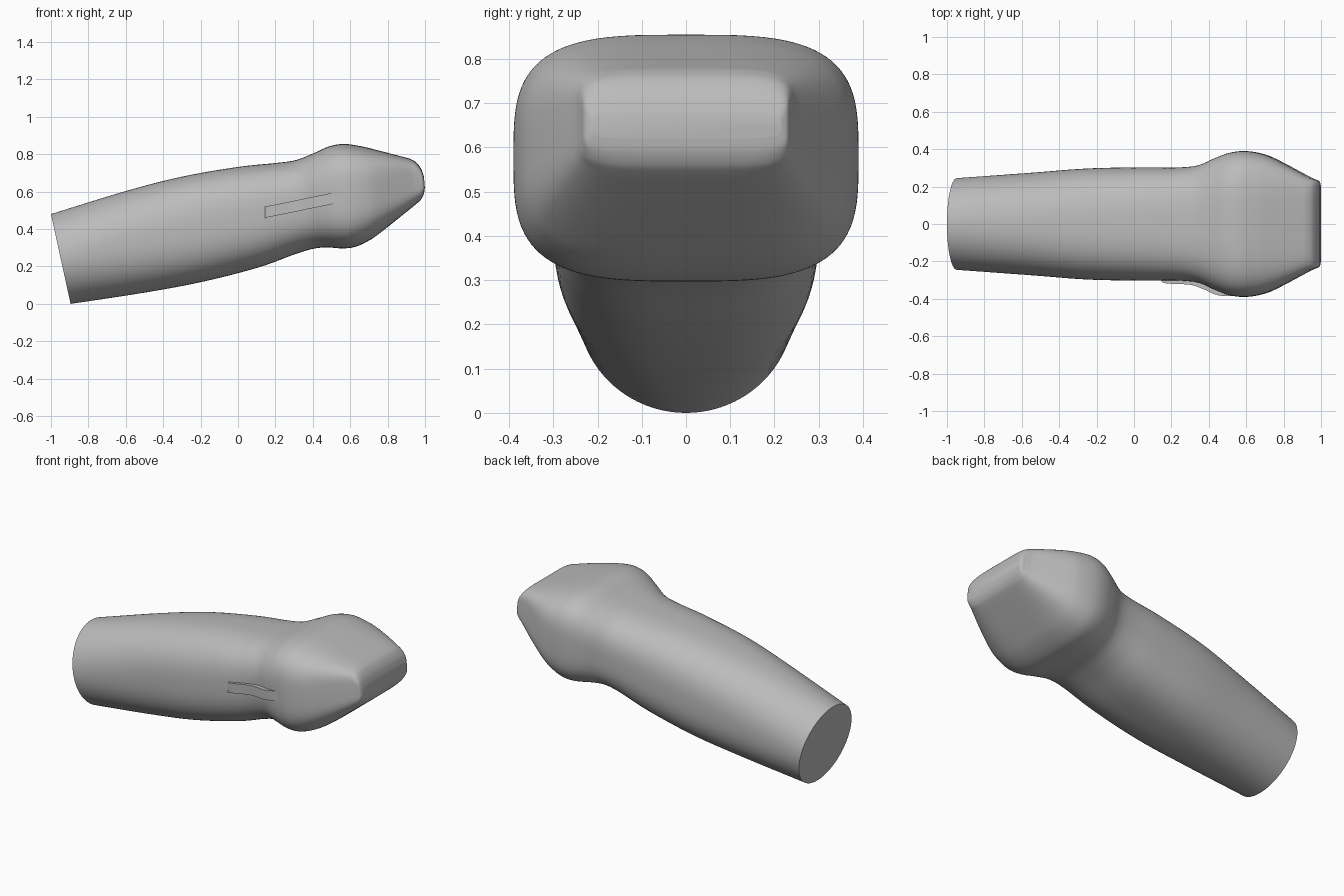
import bpy, bmesh, math
from mathutils import Vector

cube = bpy.data.objects.get("Cube")
if cube:
    bpy.data.objects.remove(cube, do_unlink=True)

grey = bpy.data.materials.new("plain grey")
grey.use_nodes = True
colour = (0.5, 0.5, 0.5, 1)
grey.diffuse_color = colour
grey.node_tree.nodes["Principled BSDF"].inputs["Base Color"].default_value = colour

SIDES = 96
STEPS = 6


def add_object(name, bm, angle):
    bmesh.ops.recalc_face_normals(bm, faces=bm.faces)
    mesh = bpy.data.meshes.new(name)
    bm.to_mesh(mesh)
    bm.free()
    mesh.materials.append(grey)
    obj = bpy.data.objects.new(name, mesh)
    bpy.context.collection.objects.link(obj)
    bpy.ops.object.select_all(action='DESELECT')
    obj.select_set(True)
    bpy.context.view_layer.objects.active = obj
    bpy.ops.object.shade_smooth_by_angle(angle=math.radians(angle))
    return obj


def spline(a, b, c, d, t):
    return 0.5 * (2 * b + (c - a) * t + (2 * a - 5 * b + 4 * c - d) * t ** 2
                  + (3 * b - a - 3 * c + d) * t ** 3)


def smooth_rows(rows):
    # Curve through the rows, keeping the first and last
    padded = [rows[0]] + rows + [rows[-1]]
    result = []
    for four in zip(padded, padded[1:], padded[2:], padded[3:]):
        for step in range(STEPS):
            result.append([spline(*values, step / STEPS) for values in zip(*four)])
    return result + [list(rows[-1])]


def signed_power(value, power):
    return math.copysign(abs(value) ** power, value)


def section(bm, top_x, top_z, low_x, low_z, half_width, squareness):
    # Tilted rounded cross-section hung between a top and a bottom point
    top, low = Vector((top_x, 0, top_z)), Vector((low_x, 0, low_z))
    middle, up = (top + low) / 2, (top - low) / 2
    across = Vector((0, half_width, 0))
    ring = []
    for i in range(SIDES):
        a = math.tau * i / SIDES
        y = signed_power(math.cos(a), 2 / squareness)
        z = signed_power(math.sin(a), 2 / squareness)
        ring.append(bm.verts.new(middle + across * y + up * z))
    return ring


# Handle, swelling into the head and ending in a rounded nose:
# top x, top z, bottom x, bottom z, half width, squareness
handle_rows = [
    (-1, .48, -.895, 0, .245, 2),
    (-.6, .603, -.5, .06, .274, 2.3),
    (-.3, .68, -.19, .118, .297, 2.55),
    (0, .732, .11, .195, .303, 2.7),
    (.2, .753, .3, .264, .303, 2.8),
    (.31, .769, .4, .294, .316, 2.9),
    (.41, .808, .475, .302, .355, 3.1),
    (.49, .843, .55, .297, .382, 3.3),
    (.57, .855, .62, .303, .39, 3.4),
    (.66, .842, .7, .338, .377, 3.5),
    (.74, .823, .78, .395, .346, 3.8),
    (.92, .776, .962, .541, .248, 5),
]
nose_rows = [
    handle_rows[-1],
    (.953, .757, .98, .56, .238, 5.5),
    (.98, .72, .994, .59, .23, 6),
    (.994, .68, .999, .622, .215, 6),
]
bm = bmesh.new()
rows = smooth_rows(handle_rows) + smooth_rows(nose_rows)[1:]
rings = [section(bm, *row) for row in rows]
for one, two in zip(rings, rings[1:]):
    for i in range(SIDES):
        j = (i + 1) % SIDES
        bm.faces.new((one[i], one[j], two[j], two[i]))
bm.faces.new(rings[0])
bm.faces.new(rings[-1])
add_object("probe_body", bm, 45)

# Raised orientation rib on the right side of the neck: x, y, height of centre
rib_rows = smooth_rows([
    (.14, -.298, .488), (.17, -.317, .495), (.3, -.325, .521),
    (.37, -.348, .536), (.45, -.381, .552), (.55, -.386, .573)])
bm = bmesh.new()
strips = []
for x, y, z in rib_rows:
    strips.append([bm.verts.new((x, y + depth, z + rise))
                   for depth, rise in ((.06, .03), (0, .03), (0, -.03), (.06, -.03))])
for one, two in zip(strips, strips[1:]):
    for i in range(4):
        j = (i + 1) % 4
        bm.faces.new((one[i], one[j], two[j], two[i]))
bm.faces.new(strips[0])
bm.faces.new(strips[-1])
add_object("orientation_rib", bm, 30)
